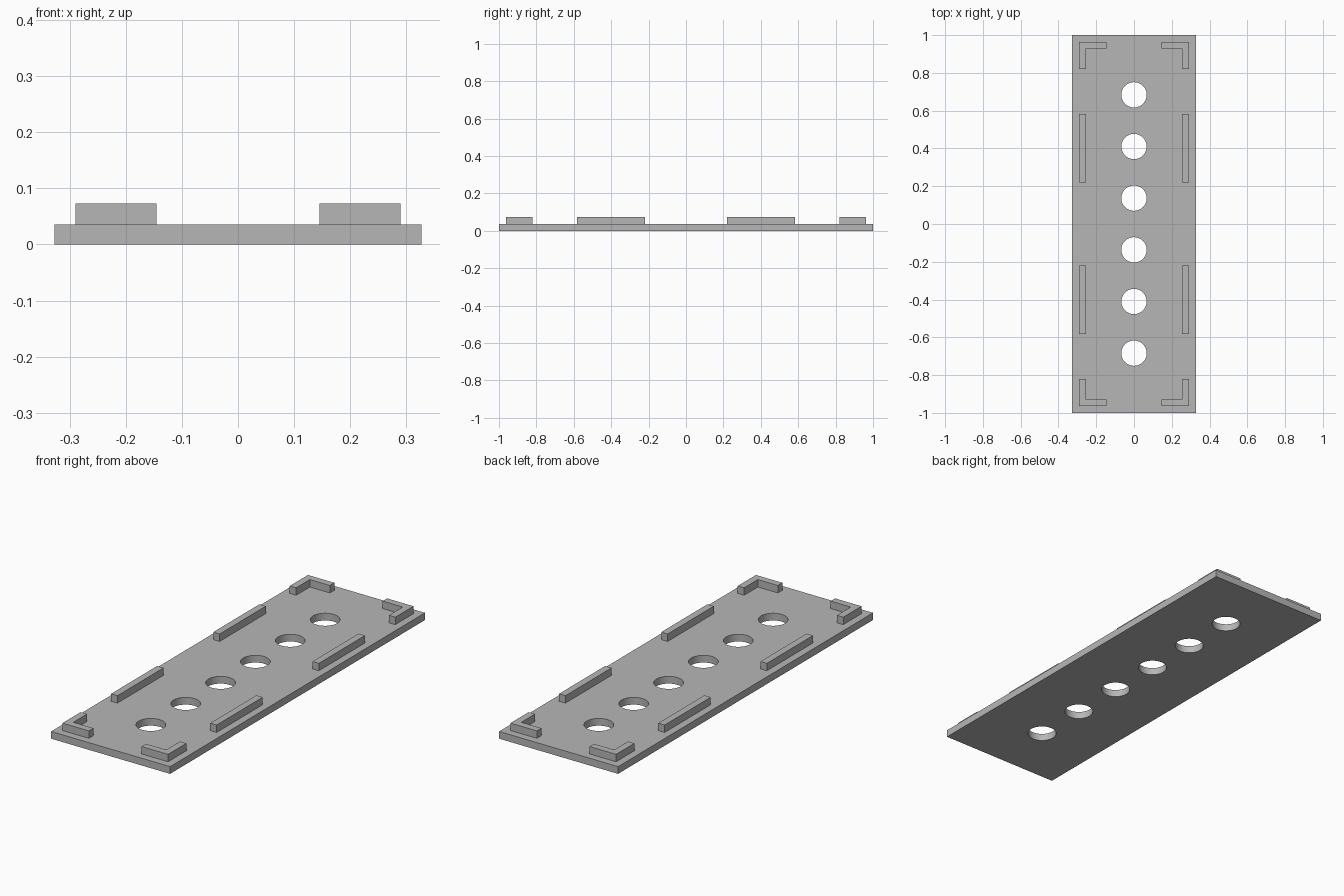
import bpy, bmesh, math

cube = bpy.data.objects.get("Cube")
if cube:
    bpy.data.objects.remove(cube, do_unlink=True)

# Single grey material
grey = bpy.data.materials.new("matte_grey")
grey.use_nodes = True
color = (0.47, 0.47, 0.47, 1)
grey.diffuse_color = color
grey.node_tree.nodes["Principled BSDF"].inputs["Base Color"].default_value = color

HALF_X, HALF_Y, PLATE_TOP, RIB_TOP = 0.327, 1.0, 0.036, 0.073
RIB_OUT, RIB_IN = 0.29, 0.255
RIB_THICK = RIB_OUT - RIB_IN


def rectangle(x0, x1, y0, y1):
    return [(x0, y0), (x1, y0), (x1, y1), (x0, y1)]


def circle(cy, radius, sides=48):
    steps = [2 * math.pi * i / sides for i in range(sides)]
    return [(radius * math.cos(a), cy + radius * math.sin(a)) for a in steps]


def extrude_outline(name, loops, z0, z1):
    """Fill flat outlines (inner loops become holes) and extrude them to a clean mesh."""
    curve = bpy.data.curves.new(name, "CURVE")
    curve.dimensions = "2D"
    curve.fill_mode = "BOTH"
    curve.extrude = (z1 - z0) / 2
    for loop in loops:
        spline = curve.splines.new("POLY")
        spline.points.add(len(loop) - 1)
        for point, (x, y) in zip(spline.points, loop):
            point.co = (x, y, 0, 1)
        spline.use_cyclic_u = True
    obj = bpy.data.objects.new(name, curve)
    bpy.context.collection.objects.link(obj)
    bpy.ops.object.select_all(action="DESELECT")
    obj.select_set(True)
    bpy.context.view_layer.objects.active = obj
    bpy.ops.object.convert(target="MESH")
    obj = bpy.context.object
    obj.name = name

    bm = bmesh.new()
    bm.from_mesh(obj.data)
    bmesh.ops.remove_doubles(bm, verts=bm.verts, dist=1e-5)
    bmesh.ops.translate(bm, verts=bm.verts, vec=(0, 0, (z0 + z1) / 2))
    bmesh.ops.recalc_face_normals(bm, faces=bm.faces)
    bm.to_mesh(obj.data)
    bm.free()
    obj.data.materials.clear()
    obj.data.materials.append(grey)
    bpy.ops.object.shade_smooth_by_angle(angle=math.radians(30))
    return obj


# Base plate with a row of six round holes
holes = [circle((i - 2.5) * 0.2735, 0.067) for i in range(6)]
plate = rectangle(-HALF_X, HALF_X, -HALF_Y, HALF_Y)
extrude_outline("base_plate", [plate] + holes, 0, PLATE_TOP)

# Side ribs and L-shaped corner brackets, mirrored into all four quarters
rib = rectangle(RIB_IN, RIB_OUT, 0.22, 0.582)
end = 0.963
bracket = [(RIB_OUT, end), (0.145, end), (0.145, end - RIB_THICK),
           (RIB_IN, end - RIB_THICK), (RIB_IN, 0.82), (RIB_OUT, 0.82)]
for sx, side in ((1, "left"), (-1, "right")):
    for sy, depth in ((-1, "front"), (1, "back")):
        for part, outline in (("side_rib", rib), ("corner_bracket", bracket)):
            loop = [(sx * x, sy * y) for x, y in outline]
            extrude_outline(f"{depth}_{side}_{part}", [loop], PLATE_TOP, RIB_TOP)
